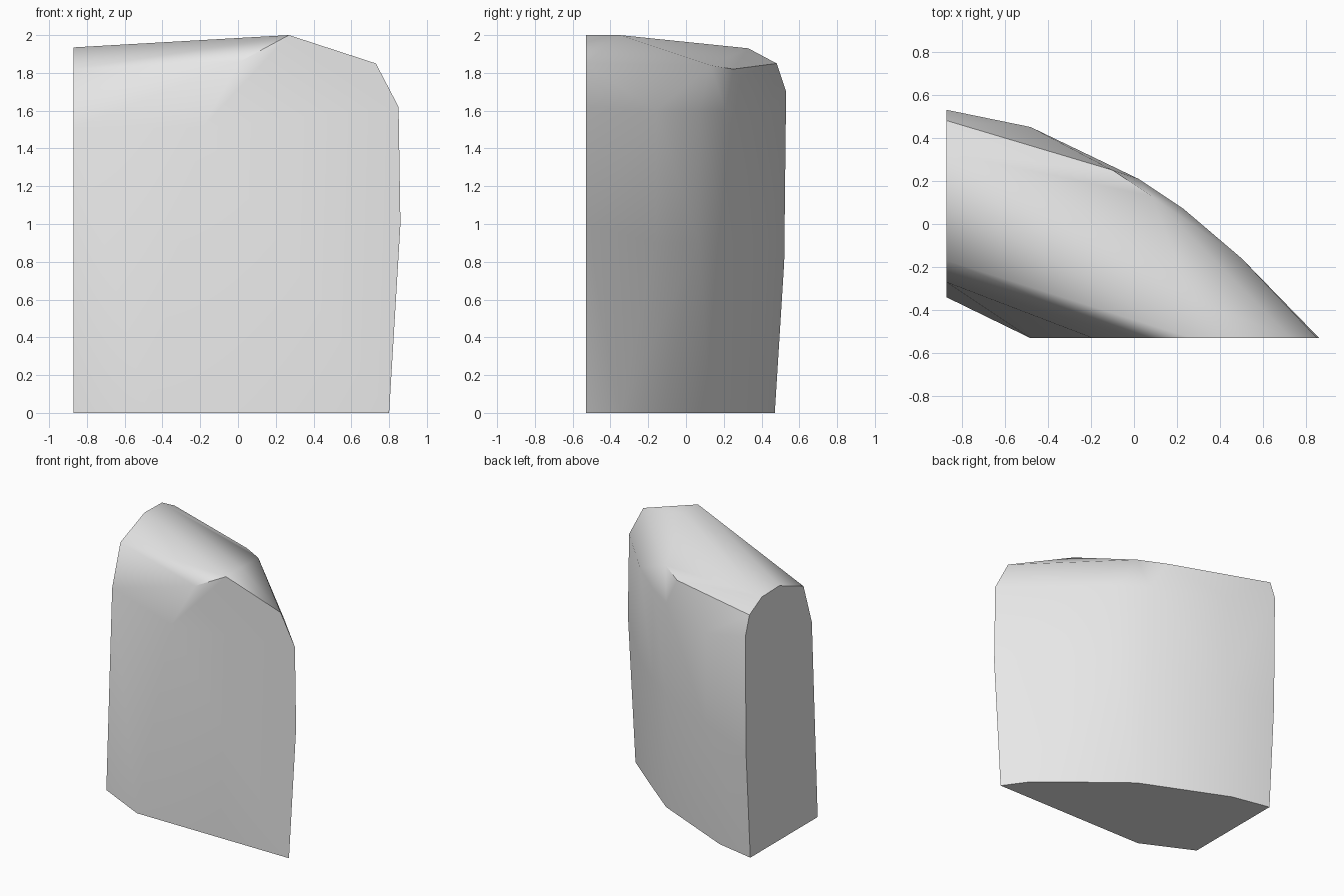
import bpy
import bmesh
import math

default_cube = bpy.data.objects.get("Cube")
if default_cube:
    bpy.data.objects.remove(default_cube, do_unlink=True)

END_X = -0.87
CUT_Y = -0.53


def make_material(name, colour):
    material = bpy.data.materials.new(name)
    material.use_nodes = True
    material.diffuse_color = colour
    for node in material.node_tree.nodes:
        if node.type == "BSDF_PRINCIPLED":
            node.inputs["Base Color"].default_value = colour
            node.inputs["Roughness"].default_value = 0.8
    return material


def hull_object(name, points, material):
    """Wrap the outline points in a closed faceted skin and shade it smooth."""
    mesh = bpy.data.meshes.new(name)
    bm = bmesh.new()
    for point in points:
        bm.verts.new(point)
    bmesh.ops.convex_hull(bm, input=bm.verts[:])
    loose = [vert for vert in bm.verts if not vert.link_faces]
    bmesh.ops.delete(bm, geom=loose, context="VERTS")
    bmesh.ops.dissolve_limit(bm, angle_limit=math.radians(0.5),
                             verts=bm.verts[:], edges=bm.edges[:])
    bmesh.ops.recalc_face_normals(bm, faces=bm.faces[:])
    bm.to_mesh(mesh)
    bm.free()
    mesh.materials.append(material)
    obj = bpy.data.objects.new(name, mesh)
    bpy.context.collection.objects.link(obj)
    bpy.ops.object.select_all(action="DESELECT")
    obj.select_set(True)
    bpy.context.view_layer.objects.active = obj
    bpy.ops.object.shade_smooth_by_angle(angle=math.radians(35))
    return obj


# Flat side cut: outline as (y, z)
end_profile = [(0.47, 0), (0.52, 0.8), (0.53, 1.7), (0.48, 1.85), (0.33, 1.93),
               (0.12, 1.935), (-0.17, 1.82), (-0.27, 1.51), (-0.34, 0)]
# Flat front cut: outline as (x, z)
front_profile = [(-0.48, 0), (-0.19, 1.51), (0.01, 1.86), (0.27, 2), (0.73, 1.85),
                 (0.85, 1.62), (0.86, 1), (0.8, 0)]
# Curved back wall: plan curves as (x, y), the foot drawn in slightly
foot_curve = [(-0.57, 0.41), (0.08, 0.126), (0.4, -0.13), (0.67, -0.35)]
wall_curve = [(-0.48, 0.45), (0.02, 0.21), (0.23, 0.07), (0.5, -0.16)]
# Sloping crown: corners of the rear rim and the highest ridge
crown = [(-0.1, 0.25, 1.82), (0.08, 0.13, 1.84), (0.27, -0.35, 2)]

outline = [(END_X, y, z) for y, z in end_profile]
outline += [(x, CUT_Y, z) for x, z in front_profile]
outline += [(x, y, 0) for x, y in foot_curve]
for height in (0.9, 1.6):
    outline += [(x, y, height) for x, y in wall_curve]
outline += crown

stone_grey = make_material("stone_grey", (0.8, 0.8, 0.8, 1))
hull_object("rock_chunk", outline, stone_grey)
